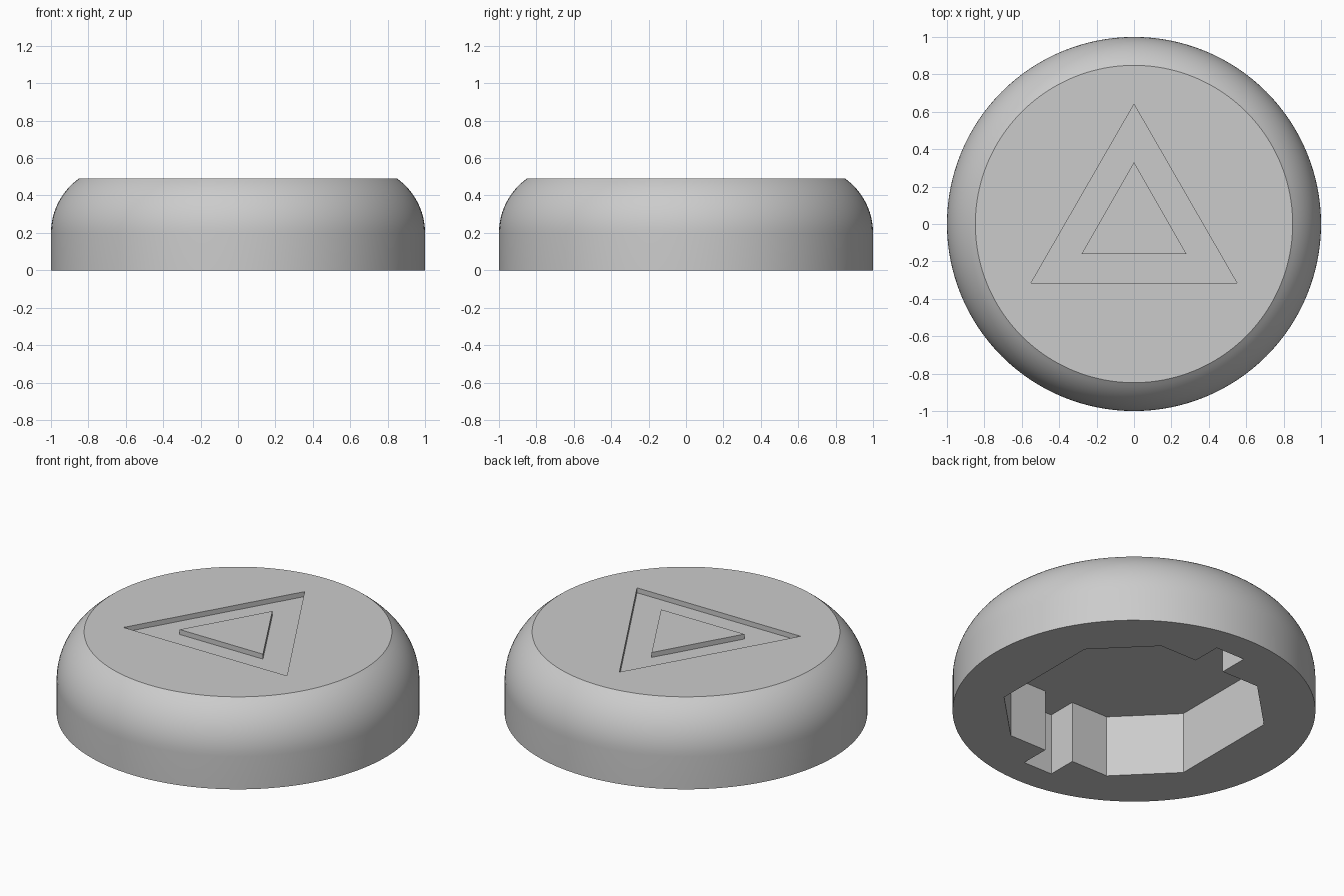
import bpy
import bmesh
import math
from mathutils import Matrix

cube = bpy.data.objects.get("Cube")
if cube:
    bpy.data.objects.remove(cube, do_unlink=True)

grey = bpy.data.materials.new("plain grey")
grey.use_nodes = True
colour = (0.6, 0.6, 0.6, 1)
grey.diffuse_color = colour
grey.node_tree.nodes["Principled BSDF"].inputs["Base Color"].default_value = colour


def finish(name, bm):
    bmesh.ops.recalc_face_normals(bm, faces=bm.faces[:])
    mesh = bpy.data.meshes.new(name)
    bm.to_mesh(mesh)
    bm.free()
    mesh.materials.append(grey)
    obj = bpy.data.objects.new(name, mesh)
    bpy.context.collection.objects.link(obj)
    return obj


def prism(name, points, low, high, matrix=Matrix()):
    """Extrude a flat outline from low to high, then place it."""
    bm = bmesh.new()
    face = bm.faces.new([bm.verts.new((x, y, low)) for x, y in points])
    new = bmesh.ops.extrude_face_region(bm, geom=[face])["geom"]
    top = [v for v in new if isinstance(v, bmesh.types.BMVert)]
    bmesh.ops.translate(bm, verts=top, vec=(0, 0, high - low))
    bm.transform(matrix)
    return finish(name, bm)


def cut(target, cutter):
    """Subtract the cutter and discard it."""
    cutter.hide_render = True
    mod = target.modifiers.new("cut", "BOOLEAN")
    mod.operation = "DIFFERENCE"
    mod.solver = "EXACT"
    mod.object = cutter
    bpy.context.view_layer.objects.active = target
    bpy.ops.object.modifier_apply(modifier=mod.name)
    bpy.data.objects.remove(cutter, do_unlink=True)


# Round body: straight wall, rounded shoulder, flat top
HEIGHT, SHOULDER, RADIUS, STEPS, SIDES = 0.492, 0.2, 0.357, 12, 128
end = math.asin((HEIGHT - SHOULDER) / RADIUS)
profile = [(1, 0)]
for i in range(STEPS + 1):
    a = end * i / STEPS
    profile.append((1 - RADIUS + RADIUS * math.cos(a), SHOULDER + RADIUS * math.sin(a)))
bm = bmesh.new()
rings = []
for r, z in profile:
    angles = [math.tau * k / SIDES for k in range(SIDES)]
    rings.append([bm.verts.new((r * math.cos(t), r * math.sin(t), z)) for t in angles])
for lower, upper in zip(rings, rings[1:]):
    for k in range(SIDES):
        n = (k + 1) % SIDES
        bm.faces.new((lower[k], lower[n], upper[n], upper[k]))
bm.faces.new(rings[0])
bm.faces.new(rings[-1])
body = finish("round_body", bm)

# Triangular groove around a raised triangle on top
groove = prism("groove_cutter", [(-0.55, -0.315), (0.55, -0.315), (0, 0.64)],
               HEIGHT - 0.03, HEIGHT + 0.1)
island = prism("island_cutter", [(-0.28, -0.16), (0.28, -0.16), (0, 0.33)],
               HEIGHT - 0.1, HEIGHT + 0.2)
cut(groove, island)
cut(body, groove)

# Underside socket: chamfered square with a notch at front and back
W, C, NW, ND, DEPTH = 0.645, 0.345, 0.097, 0.825, 0.375
half = [(W, -C), (W, C), (C, W), (NW, W), (NW, ND), (-NW, ND), (-NW, W), (-C, W)]
outline = half + [(-x, -y) for x, y in half]
socket = prism("socket_cutter", outline, -0.1, DEPTH)

# Bevelled ribs left standing along the two side walls
rib = [(-0.1, -0.1), (0.05, 0.05), (0.05, 0.138), (-0.1, 0.288)]
place = Matrix(((1, 0, 0, -W), (0, 0, 1, 0), (0, 1, 0, 0), (0, 0, 0, 1)))
for turn in (0, math.pi):
    cut(socket, prism("rib_cutter", rib, -0.6, 0.6, Matrix.Rotation(turn, 4, "Z") @ place))
cut(body, socket)

# Smooth shading with crisp edges
bpy.ops.object.select_all(action="DESELECT")
body.select_set(True)
bpy.context.view_layer.objects.active = body
bpy.ops.object.shade_smooth_by_angle(angle=math.radians(25))
